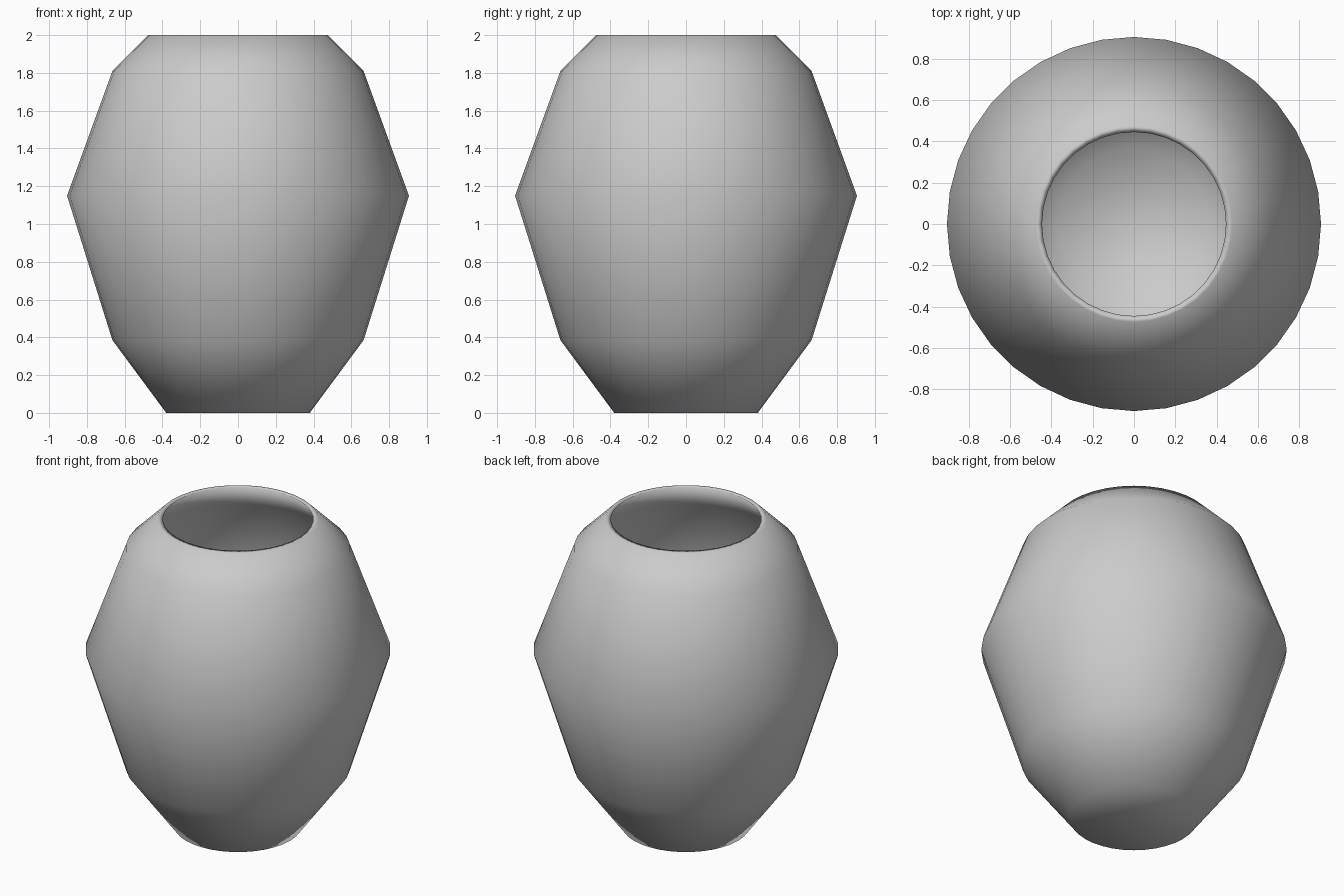
import bpy, bmesh
from math import cos, sin, tau

if "Cube" in bpy.data.objects:
    bpy.data.objects.remove(bpy.data.objects["Cube"])

SIDES = 36

# Wall profile (radius, height): outside from base to rim, then inside back down
PROFILE = [(0.38, 0.0), (0.665, 0.385), (0.905, 1.15), (0.665, 1.81), (0.475, 2.0),
           (0.445, 2.0), (0.635, 1.80), (0.873, 1.15), (0.635, 0.395), (0.365, 0.03)]


def lathe(name, profile, sides):
    bm = bmesh.new()
    rings = [[bm.verts.new((r * cos(tau * i / sides), r * sin(tau * i / sides), z))
              for i in range(sides)] for r, z in profile]
    for a, b in zip(rings, rings[1:]):
        for i in range(sides):
            j = (i + 1) % sides
            bm.faces.new((a[i], a[j], b[j], b[i]))
    # Underside and inner floor
    bm.faces.new(rings[0][::-1])
    bm.faces.new(rings[-1])
    bmesh.ops.recalc_face_normals(bm, faces=bm.faces)
    for f in bm.faces:
        f.smooth = True
    mesh = bpy.data.meshes.new(name)
    bm.to_mesh(mesh)
    bm.free()
    obj = bpy.data.objects.new(name, mesh)
    bpy.context.collection.objects.link(obj)
    return obj


# Hollow pot, smooth shaded all over
lathe("pot", PROFILE, SIDES)
